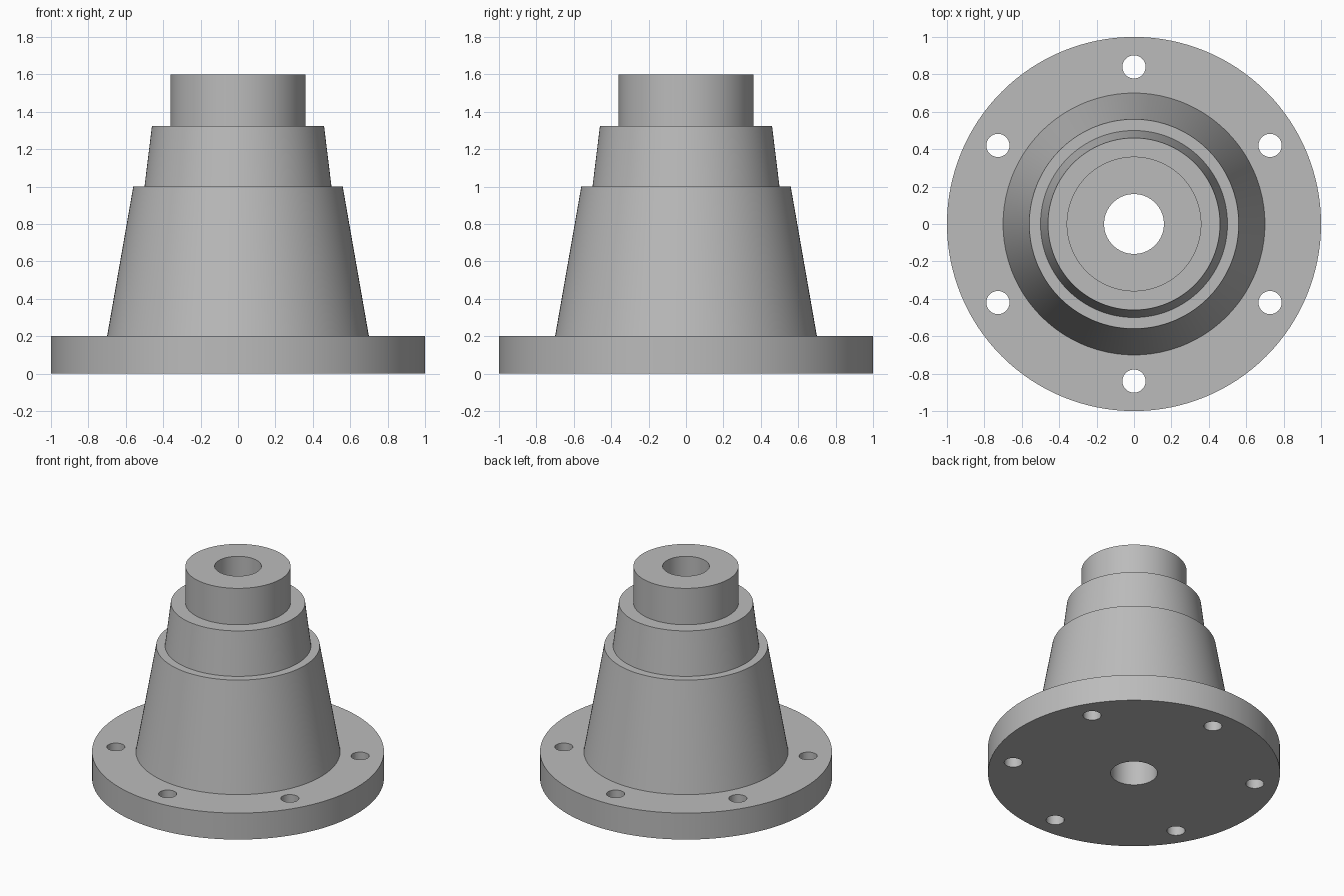
import bpy
import bmesh
from math import cos, sin, radians
from mathutils import Matrix, Vector

SEGMENTS = 128
BORE = 0.16

cube = bpy.data.objects.get("Cube")
if cube:
    bpy.data.objects.remove(cube, do_unlink=True)

# Plain grey metal
metal = bpy.data.materials.new("grey metal")
metal.use_nodes = True
grey = (0.5, 0.5, 0.5, 1)
metal.diffuse_color = grey
metal.node_tree.nodes["Principled BSDF"].inputs["Base Color"].default_value = grey


def add_object(name, bm):
    bmesh.ops.recalc_face_normals(bm, faces=bm.faces)
    mesh = bpy.data.meshes.new(name)
    bm.to_mesh(mesh)
    bm.free()
    mesh.materials.append(metal)
    obj = bpy.data.objects.new(name, mesh)
    bpy.context.collection.objects.link(obj)
    return obj


def lathe(name, profile):
    """Spin a closed (radius, height) profile around the z axis."""
    bm = bmesh.new()
    verts = [bm.verts.new((r, 0, z)) for r, z in profile]
    edges = [bm.edges.new((v, verts[i - 1])) for i, v in enumerate(verts)]
    bmesh.ops.spin(bm, geom=verts + edges, axis=(0, 0, 1), cent=(0, 0, 0),
                   angle=radians(360), steps=SEGMENTS, use_duplicate=False)
    bmesh.ops.remove_doubles(bm, verts=bm.verts, dist=0.0001)
    return add_object(name, bm)


# Flange, two tapered steps and a straight collar around a through bore
hub = lathe("flanged_hub", [
    (BORE, 0), (1, 0), (1, 0.2),
    (0.7, 0.2), (0.56, 1.0),
    (0.5, 1.0), (0.46, 1.325),
    (0.36, 1.325), (0.36, 1.6), (BORE, 1.6),
])

# Six bolt holes around the flange
bm = bmesh.new()
for i in range(6):
    a = radians(30 + 60 * i)
    spot = Vector((cos(a), sin(a), 0)) * 0.84
    bmesh.ops.create_cone(bm, cap_ends=True, segments=40, radius1=0.062,
                          radius2=0.062, depth=0.6,
                          matrix=Matrix.Translation(spot))
cutter = add_object("bolt_hole_cutter", bm)
cutter.hide_render = True

cut = hub.modifiers.new("bolt holes", "BOOLEAN")
cut.operation = "DIFFERENCE"
cut.solver = "EXACT"
cut.object = cutter

bpy.ops.object.select_all(action="DESELECT")
hub.select_set(True)
bpy.context.view_layer.objects.active = hub
bpy.ops.object.modifier_apply(modifier=cut.name)
bpy.data.objects.remove(cutter, do_unlink=True)
bpy.ops.object.shade_smooth_by_angle(angle=radians(30))
